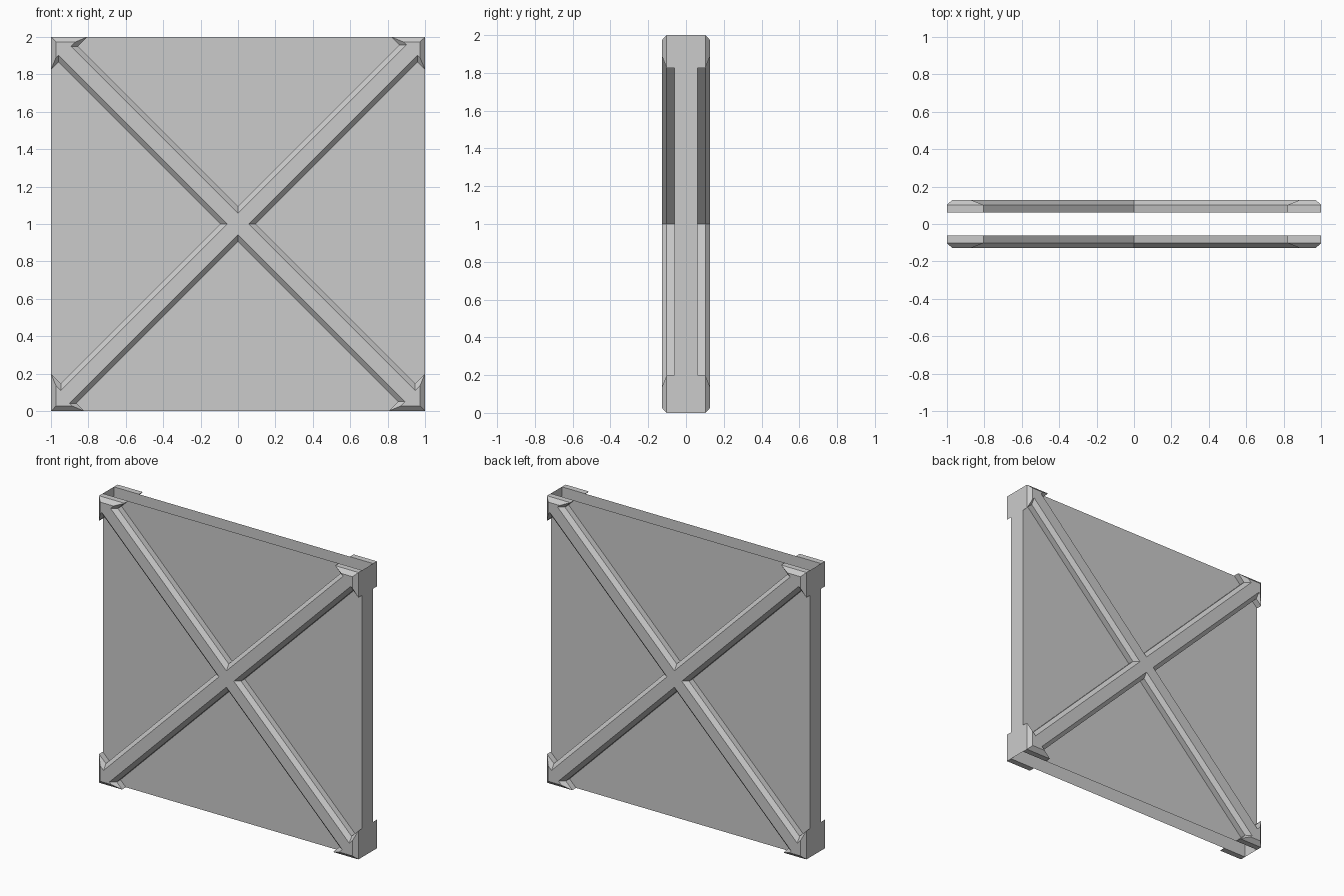
import bpy
from mathutils import Vector

if "Cube" in bpy.data.objects:
    bpy.data.objects.remove(bpy.data.objects["Cube"])

W = 0.095        # half-diagonal width of the brace bars
CH = 0.027       # chamfer size
Y_SHEET, Y_WALL, Y_FACE = 0.061, 0.102, 0.128


def make_object(name, verts, faces):
    mesh = bpy.data.meshes.new(name)
    mesh.from_pydata(verts, [], faces)
    mesh.update()
    obj = bpy.data.objects.new(name, mesh)
    bpy.context.collection.objects.link(obj)
    return obj


def inset(points, d):
    """Mitred inward offset of a counter-clockwise outline."""
    out = []
    n = len(points)
    for i, p in enumerate(points):
        a = (p - points[i - 1]).normalized()
        b = (points[(i + 1) % n] - p).normalized()
        n1, n2 = Vector((-a.y, a.x)), Vector((-b.y, b.x))
        out.append(p + (n1 + n2) * d / (1 + n1.dot(n2)))
    return out


def brace_outline():
    """X outline with a triangular gusset at every corner (x, z)."""
    pts = []
    # side x, side z, gusset length along x, along z, following notch
    corners = [(1, 1, 0.18, 0.175, (0, 1 + W)),
               (-1, 1, 0.195, 0.175, (-W, 1)),
               (-1, -1, 0.178, 0.2, (0, 1 - W)),
               (1, -1, 0.195, 0.2, (W, 1))]
    for sx, sz, h, v, notch in corners:
        local = [((v - W) / 2, (v + W) / 2), (0, v), (0, 0),
                 (h, 0), ((h + W) / 2, (h - W) / 2)]
        if sx * sz < 0:
            local.reverse()
        pts += [Vector((sx * (1 - dx), 1 + sz * (1 - dz))) for dx, dz in local]
        pts.append(Vector(notch))
    return pts


# Hollow panel: front and back sheets with side walls, open top and bottom
plan = [(-1, -Y_SHEET), (1, -Y_SHEET), (1, Y_SHEET), (-1, Y_SHEET)]
make_object("panel",
            [(x, y, z) for z in (0, 2) for x, y in plan],
            [(i, (i + 1) % 4, (i + 1) % 4 + 4, i + 4) for i in range(4)])

# Chamfered cross braces on both faces
outline = brace_outline()
face = inset(outline, CH)
n = len(outline)
for name, side in (("front_brace", -1), ("back_brace", 1)):
    rings = [(outline, Y_SHEET), (outline, Y_WALL), (face, Y_FACE)]
    verts = [(p.x, side * y, p.y) for ring, y in rings for p in ring]
    faces = [(r * n + i, r * n + (i + 1) % n, (r + 1) * n + (i + 1) % n, (r + 1) * n + i)
             for r in range(2) for i in range(n)]
    faces.append(tuple(range(2 * n, 3 * n)))
    if side > 0:
        faces = [f[::-1] for f in faces]
    make_object(name, verts, faces)
